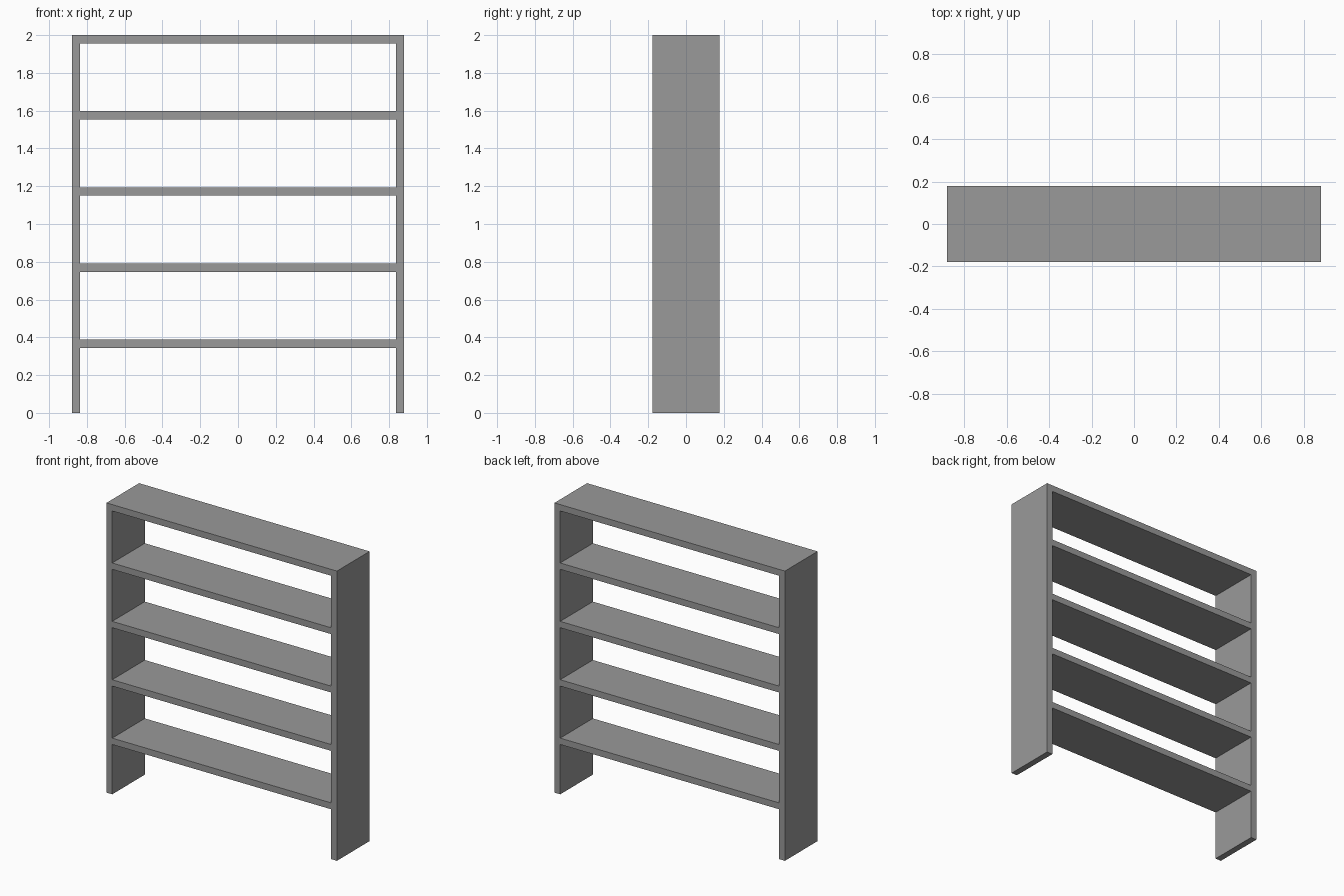
import bpy

# Remove the default cube
cube = bpy.data.objects.get("Cube")
if cube:
    bpy.data.objects.remove(cube, do_unlink=True)

WIDTH, DEPTH, HEIGHT = 1.76, 0.356, 2.0
BOARD = 0.044
SHELF_STEP = 0.403

# Single flat grey
grey = bpy.data.materials.new("plain_grey")
grey.use_nodes = True
colour = (0.32, 0.32, 0.32, 1)
grey.diffuse_color = colour
grey.node_tree.nodes["Principled BSDF"].inputs["Base Color"].default_value = colour


def board(name, size, location):
    bpy.ops.mesh.primitive_cube_add(size=1, location=location)
    obj = bpy.context.object
    obj.name = name
    obj.scale = size
    bpy.ops.object.transform_apply(location=False, rotation=False, scale=True)
    obj.data.materials.append(grey)
    return obj


# Upright side panels
for name, side in (("left_side_panel", 1), ("right_side_panel", -1)):
    board(name, (BOARD, DEPTH, HEIGHT),
          (side * (WIDTH - BOARD) / 2, 0, HEIGHT / 2))

# Top board and four evenly spaced shelves between the panels
for i in range(5):
    name = "top_board" if i == 0 else f"shelf_{i}"
    board(name, (WIDTH - 2 * BOARD, DEPTH, BOARD),
          (0, 0, HEIGHT - BOARD / 2 - i * SHELF_STEP))
